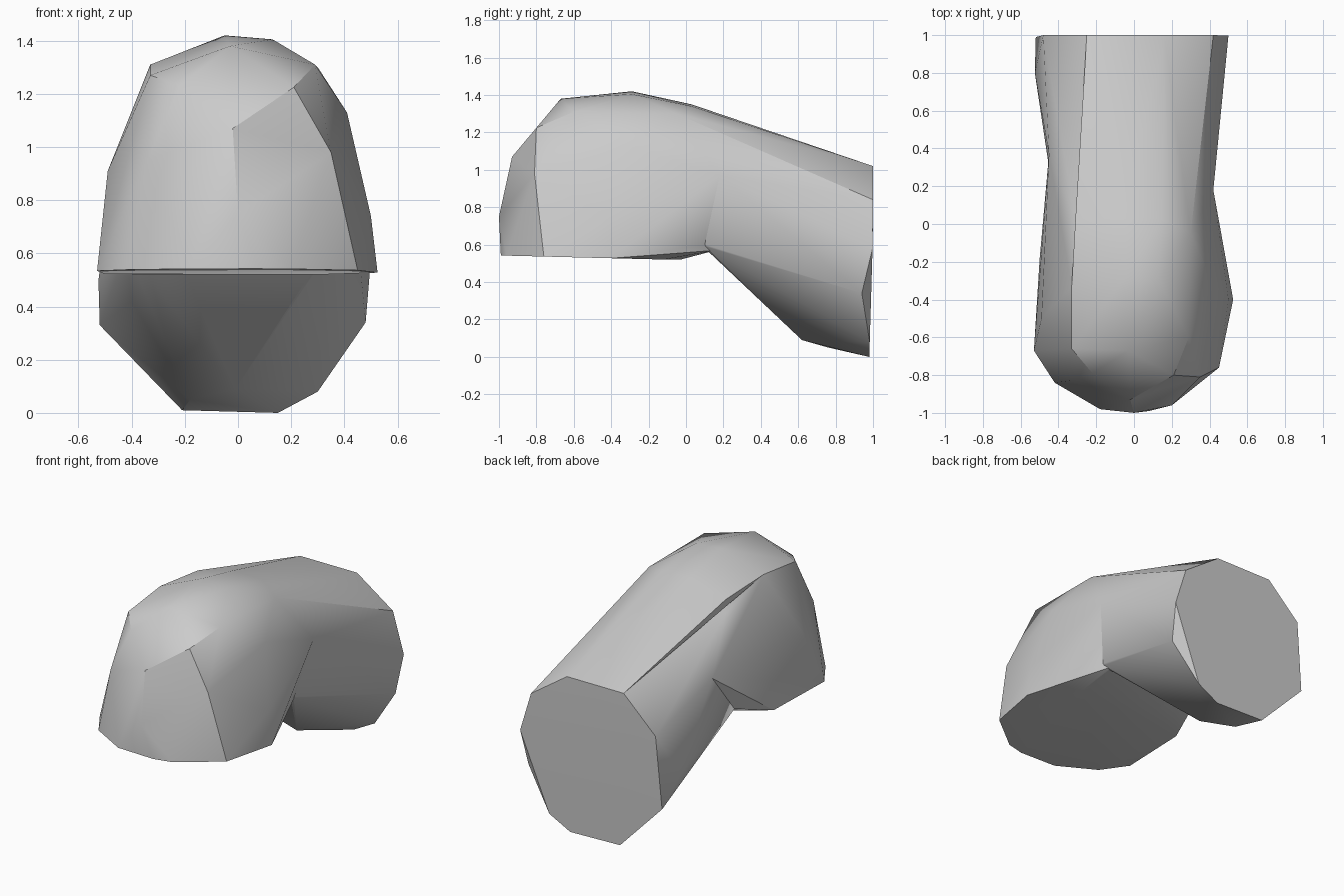
import bpy
import bmesh

default_cube = bpy.data.objects.get("Cube")
if default_cube:
    bpy.data.objects.remove(default_cube, do_unlink=True)

# Single plain grey material
grey = bpy.data.materials.new("plain_grey")
grey.use_nodes = True
colour = (0.6, 0.6, 0.6, 1)
grey.diffuse_color = colour
grey.node_tree.nodes["Principled BSDF"].inputs["Base Color"].default_value = colour


def faceted_part(name, points):
    """Wrap a convex faceted skin around the given points."""
    bm = bmesh.new()
    for point in points:
        bm.verts.new(point)
    result = bmesh.ops.convex_hull(bm, input=bm.verts[:])
    loose = {g for g in result["geom_interior"] + result["geom_unused"]
             if isinstance(g, bmesh.types.BMVert)}
    bmesh.ops.delete(bm, geom=list(loose), context="VERTS")
    bmesh.ops.recalc_face_normals(bm, faces=bm.faces[:])
    mesh = bpy.data.meshes.new(name)
    bm.to_mesh(mesh)
    bm.free()
    mesh.materials.append(grey)
    part = bpy.data.objects.new(name, mesh)
    bpy.context.collection.objects.link(part)
    return part


def fuse(target, other):
    """Merge another part into the target as one closed skin."""
    union = target.modifiers.new("join", "BOOLEAN")
    union.operation = "UNION"
    union.solver = "EXACT"
    union.object = other
    bpy.context.view_layer.objects.active = target
    bpy.ops.object.modifier_apply(modifier=union.name)
    bpy.data.objects.remove(other, do_unlink=True)


# Flat rear end, as an x-z profile leaning back very slightly
rear_profile = [(-.25, 1.02), (.16, 1.02), (.42, .84), (.5, .58), (.3, .08),
                (.15, 0), (-.21, .01), (-.52, .33), (-.48, .8)]
rear_end = [(x, min(1, .98 + .03 * z), z) for x, z in rear_profile]

# Downward-facing front end, as an x-y profile rising slightly to the front
lower_profile = [(-.53, -.67), (-.42, -.84), (-.18, -.98), (.08, -.99),
                 (.2, -.96), (.45, -.76), (.525, -.4), (.31, -.12),
                 (.05, -.03), (-.2, -.03), (-.5, -.19)]
lower_end = [(x, y, .52 + .025 * max(0, -y - .1)) for x, y in lower_profile]

# Pinched bend shared by both halves
bend = [(-.31, .03, 1.19), (-.05, .03, 1.35), (.15, .03, 1.34),
        (.3, -.05, 1.3), (.42, .18, .97), (.33, .07, .61), (.3, .16, .57),
        (-.2, .16, .57), (-.42, .1, .62), (-.45, .37, .93)]

# Rounded crown and bulging sides of the front half
crown = [(-.05, -.29, 1.42), (.13, -.29, 1.405), (-.03, -.67, 1.38),
         (-.33, -.33, 1.31), (-.33, -.66, 1.27), (.29, -.6, 1.31),
         (.21, -.8, 1.225), (-.22, -.79, 1.23)]
front_sides = [(-.02, -.93, 1.07), (0, -1, .75), (.35, -.81, .98),
               (-.34, -.83, .95), (-.49, -.5, .91), (.41, -.3, 1.13),
               (.5, -.4, .74)]

# Tapered underside of the rear half
rear_underside = [(.48, .94, .34), (-.01, .62, .09),
                  (-.18, .76, .05), (-.4, .45, .42), (-.525, .8, .5)]

# Raised top ridge with a steep edge along the right side
ridge = rear_end[:2] + bend[1:3] + crown[:4] + [(-.31, .03, 1.28)]

bent_tube = faceted_part("bent_tube", lower_end + bend + crown + front_sides)
fuse(bent_tube, faceted_part("rear_half", rear_end + bend + rear_underside))
fuse(bent_tube, faceted_part("top_ridge", ridge))

# Soft shading with crisp creases
bpy.ops.object.select_all(action="DESELECT")
bent_tube.select_set(True)
bpy.ops.object.shade_smooth_by_angle(angle=.55)
